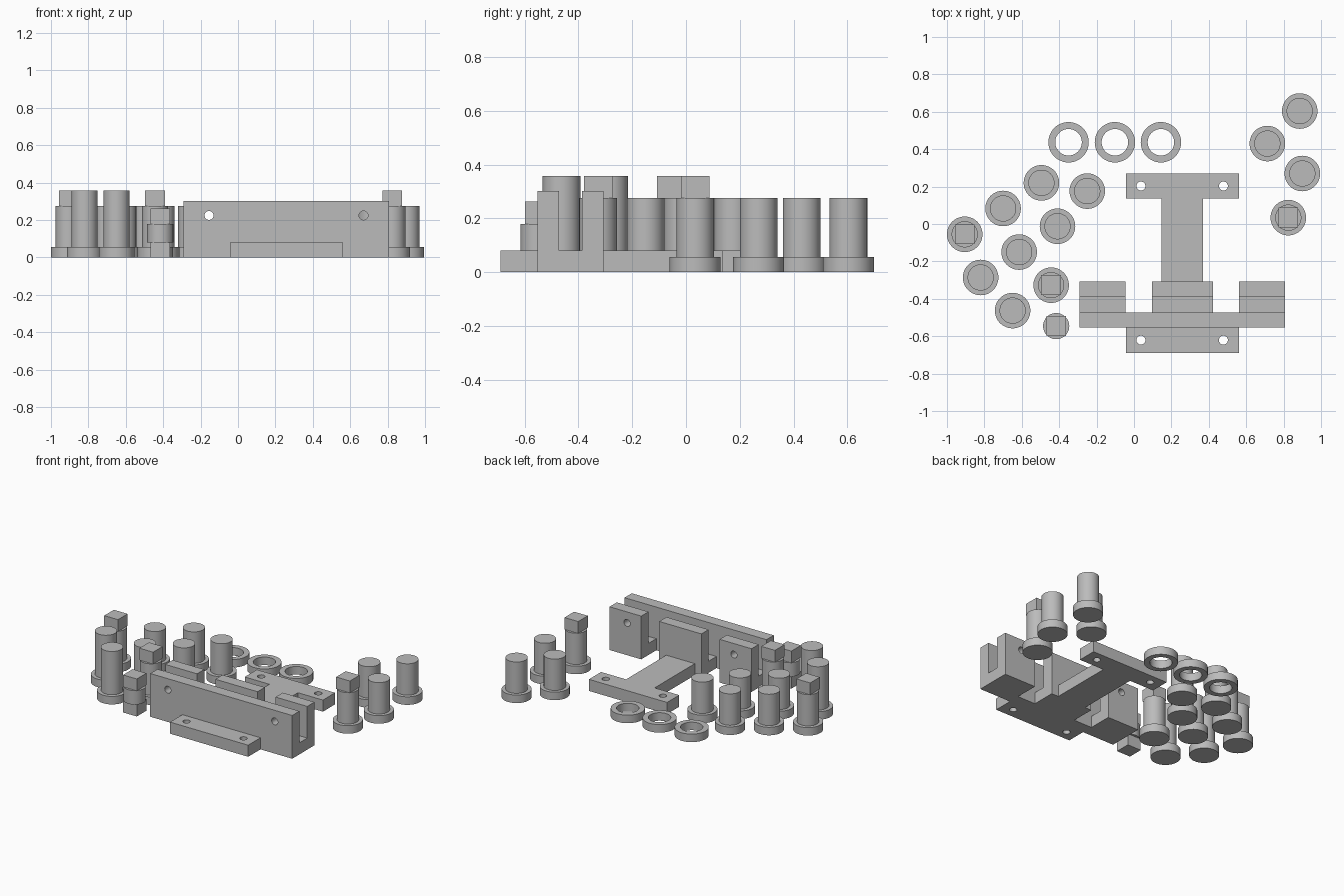
import bpy, bmesh, math
from mathutils import Matrix

if "Cube" in bpy.data.objects:
    bpy.data.objects.remove(bpy.data.objects["Cube"])

GREY = bpy.data.materials.new("light_grey")
GREY.diffuse_color = (0.5, 0.5, 0.5, 1)
GREY.use_nodes = True
GREY.node_tree.nodes["Principled BSDF"].inputs["Base Color"].default_value = GREY.diffuse_color


def finish(name, bm, smooth=False):
    bmesh.ops.recalc_face_normals(bm, faces=bm.faces)
    me = bpy.data.meshes.new(name)
    bm.to_mesh(me)
    bm.free()
    me.materials.append(GREY)
    ob = bpy.data.objects.new(name, me)
    bpy.context.collection.objects.link(ob)
    bpy.ops.object.select_all(action='DESELECT')
    ob.select_set(True)
    bpy.context.view_layer.objects.active = ob
    if smooth:
        bpy.ops.object.shade_smooth_by_angle(angle=math.radians(35))
    return ob


def prism(name, outline, z0, z1):
    bm = bmesh.new()
    face = bm.faces.new([bm.verts.new((x, y, z0)) for x, y in outline])
    top = bmesh.ops.extrude_face_region(bm, geom=[face])["geom"]
    bmesh.ops.translate(bm, vec=(0, 0, z1 - z0),
                        verts=[g for g in top if isinstance(g, bmesh.types.BMVert)])
    return finish(name, bm)


def box(name, x0, x1, y0, y1, z0, z1):
    return prism(name, [(x0, y0), (x1, y0), (x1, y1), (x0, y1)], z0, z1)


def lathe(name, profile, x, y, closed=False, steps=48):
    """Turn an (r, z) profile about a vertical axis at (x, y)."""
    bm = bmesh.new()
    vs = [bm.verts.new((r, 0, z)) for r, z in profile]
    es = [bm.edges.new(p) for p in zip(vs, vs[1:])]
    if closed:
        es.append(bm.edges.new((vs[-1], vs[0])))
    bmesh.ops.spin(bm, geom=vs + es, cent=(0, 0, 0), axis=(0, 0, 1),
                   angle=math.tau, steps=steps, use_duplicate=False)
    bmesh.ops.remove_doubles(bm, verts=bm.verts, dist=1e-4)
    bmesh.ops.translate(bm, vec=(x, y, 0), verts=bm.verts)
    return finish(name, bm, True)


def rod(x, y, z, rotation=Matrix()):
    """Drill for the screw holes."""
    bm = bmesh.new()
    bmesh.ops.create_cone(bm, cap_ends=True, segments=32, radius1=0.024,
                          radius2=0.024, depth=0.6,
                          matrix=Matrix.Translation((x, y, z)) @ rotation)
    return finish("drill", bm)


def combine(ob, other, op):
    m = ob.modifiers.new("combine", 'BOOLEAN')
    m.operation, m.object, m.solver = op, other, 'EXACT'
    bpy.context.view_layer.objects.active = ob
    bpy.ops.object.modifier_apply(modifier=m.name)
    bpy.data.objects.remove(other)


# Bracket: wall with three upright tabs
XL, XR, YF, YW, YT = -0.291, 0.806, -0.553, -0.473, -0.307
bracket = prism("bracket", [
    (XL, YF), (XR, YF), (XR, YT), (0.561, YT), (0.561, YW), (0.422, YW),
    (0.422, YT), (0.096, YT), (0.096, YW), (-0.045, YW), (-0.045, YT), (XL, YT)],
    0, 0.302)
# Slot between wall and tabs
combine(bracket, box("slot", -0.5, 1, YW, -0.387, 0.081, 0.5), 'DIFFERENCE')
# Front foot, stem and rear foot
combine(bracket, box("front_foot", -0.043, 0.561, -0.689, YF, 0, 0.081), 'UNION')
combine(bracket, prism("tail", [
    (0.147, YT), (0.368, YT), (0.368, 0.136), (0.561, 0.136), (0.561, 0.27),
    (-0.043, 0.27), (-0.043, 0.136), (0.147, 0.136)], 0, 0.081), 'UNION')
# Screw holes in the feet and pin holes through wall and outer tabs
for x in (0.037, 0.478):
    for y in (0.203, -0.621):
        combine(bracket, rod(x, y, 0), 'DIFFERENCE')
for x in (-0.155, 0.671):
    combine(bracket, rod(x, -0.43, 0.225, Matrix.Rotation(math.pi / 2, 4, 'X')),
            'DIFFERENCE')
bracket.data.materials.clear()
bracket.data.materials.append(GREY)

# Flanged pegs: x, y, kind
S, H = 0.275, 0.358
pegs = [(-0.495, 0.22, "short"), (-0.25, 0.176, "short"), (-0.70, 0.083, "short"),
        (-0.409, -0.012, "short"), (-0.905, -0.055, "square"), (-0.614, -0.15, "short"),
        (-0.82, -0.286, "tall"), (-0.443, -0.327, "square"), (-0.649, -0.463, "tall"),
        (0.886, 0.604, "short"), (0.713, 0.43, "short"), (0.90, 0.27, "short"),
        (0.825, 0.034, "square")]
for x, y, kind in pegs:
    top = H if kind == "tall" else S
    lathe(kind + "_peg", [(0, 0), (0.095, 0), (0.095, 0.056), (0.07, 0.056),
                          (0.07, top), (0, top)], x, y)
    if kind == "square":
        box("peg_head", x - 0.053, x + 0.053, y - 0.053, y + 0.053, S, H)

# Small pin: round collar between two square ends
px, py = -0.416, -0.546
lathe("pin_collar", [(0, 0.081), (0.07, 0.081), (0.07, 0.179), (0, 0.179)], px, py)
for z0, z1 in ((0, 0.081), (0.179, 0.262)):
    box("pin_end", px - 0.053, px + 0.053, py - 0.053, py + 0.053, z0, z1)

# Washers
for x in (-0.35, -0.102, 0.144):
    lathe("washer", [(0.071, 0), (0.108, 0), (0.108, 0.056), (0.071, 0.056)],
          x, 0.437, closed=True)
